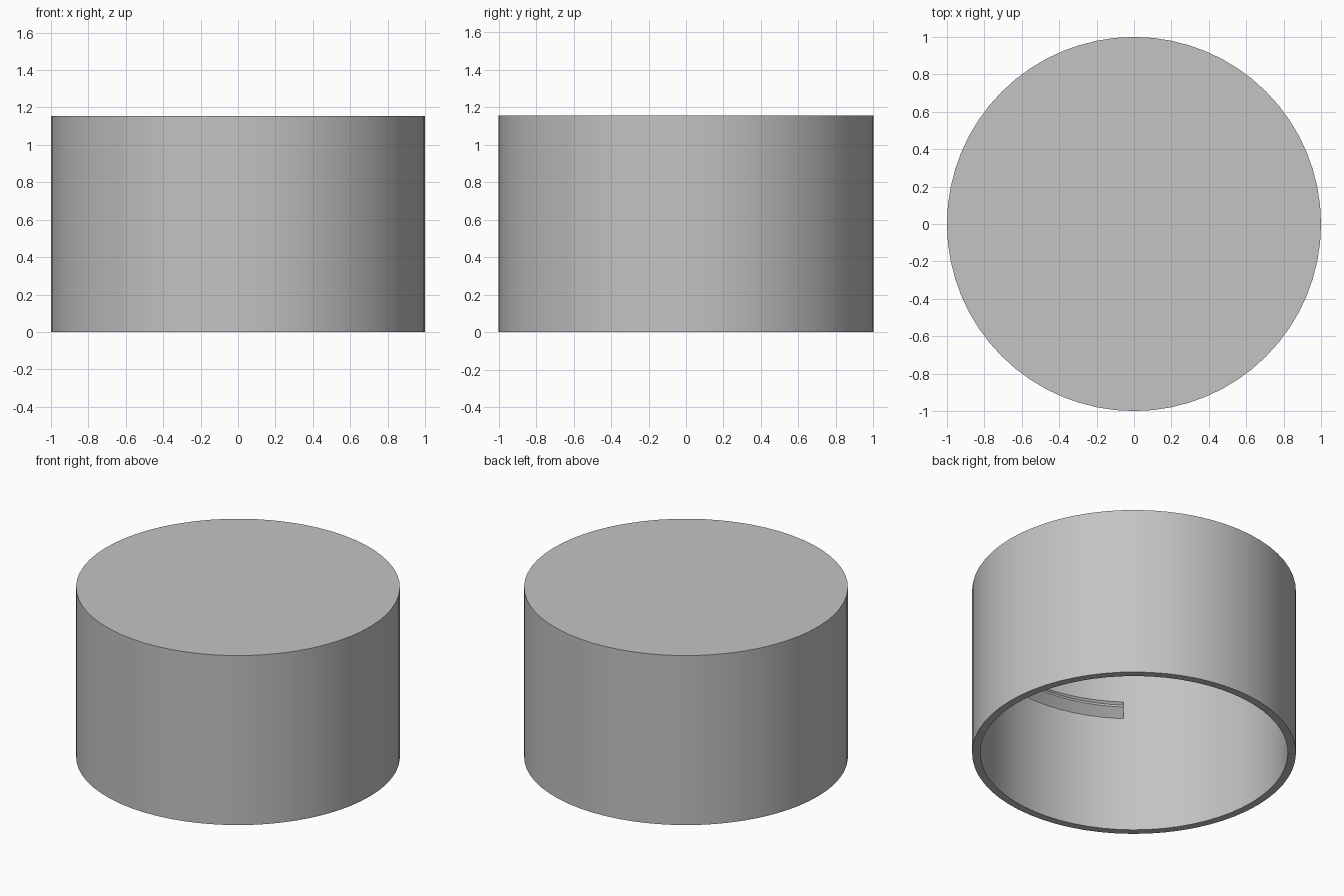
import bpy, bmesh, math

if "Cube" in bpy.data.objects:
    bpy.data.objects.remove(bpy.data.objects["Cube"], do_unlink=True)

RADIUS, HEIGHT, WALL = 1.0, 1.155, 0.05
INNER = RADIUS - WALL

grey = bpy.data.materials.new("plain grey")
grey.use_nodes = True
grey.diffuse_color = (0.55, 0.55, 0.55, 1)
grey.node_tree.nodes["Principled BSDF"].inputs["Base Color"].default_value = grey.diffuse_color


def finish(name, bm):
    """Turn a bmesh into a smooth shaded object with crisp edges."""
    bmesh.ops.recalc_face_normals(bm, faces=bm.faces)
    mesh = bpy.data.meshes.new(name)
    bm.to_mesh(mesh)
    bm.free()
    mesh.materials.append(grey)
    obj = bpy.data.objects.new(name, mesh)
    bpy.context.collection.objects.link(obj)
    bpy.ops.object.select_all(action="DESELECT")
    obj.select_set(True)
    bpy.context.view_layer.objects.active = obj
    bpy.ops.object.shade_smooth_by_angle(angle=math.radians(30))


def ring(bm, profile, angle):
    """Place a (radius, height) profile at an angle round the axis."""
    return [bm.verts.new((r * math.cos(angle), r * math.sin(angle), z)) for r, z in profile]


def bridge(bm, a, b, closed):
    count = len(a)
    for i in range(count if closed else count - 1):
        j = (i + 1) % count
        bm.faces.new((a[i], a[j], b[j], b[i]))


# Cap shell: hollow cup, open underneath
SIDES = 64
shell_profile = [(RADIUS, HEIGHT), (RADIUS, 0), (INNER, 0), (INNER, HEIGHT - WALL)]
bm = bmesh.new()
rings = [ring(bm, shell_profile, math.tau * i / SIDES) for i in range(SIDES)]
for i in range(SIDES):
    bridge(bm, rings[i], rings[(i + 1) % SIDES], False)
for k in (0, -1):
    bm.faces.new([r[k] for r in rings])
finish("cap_shell", bm)

# Three locking lugs round the inside wall
LUG_ARC, STEPS = math.radians(72), 16
TIP = INNER - 0.053
ROOT = INNER + 0.01
lug_profile = [(ROOT, 0.781), (TIP, 0.844), (TIP, 0.857), (ROOT, 0.92)]
for n, centre in enumerate((30, 150, 270)):
    bm = bmesh.new()
    start = math.radians(centre) - LUG_ARC / 2
    sections = [ring(bm, lug_profile, start + LUG_ARC * i / STEPS) for i in range(STEPS + 1)]
    for a, b in zip(sections, sections[1:]):
        bridge(bm, a, b, True)
    bm.faces.new(sections[0])
    bm.faces.new(sections[-1])
    finish(f"locking_lug_{n + 1}", bm)
